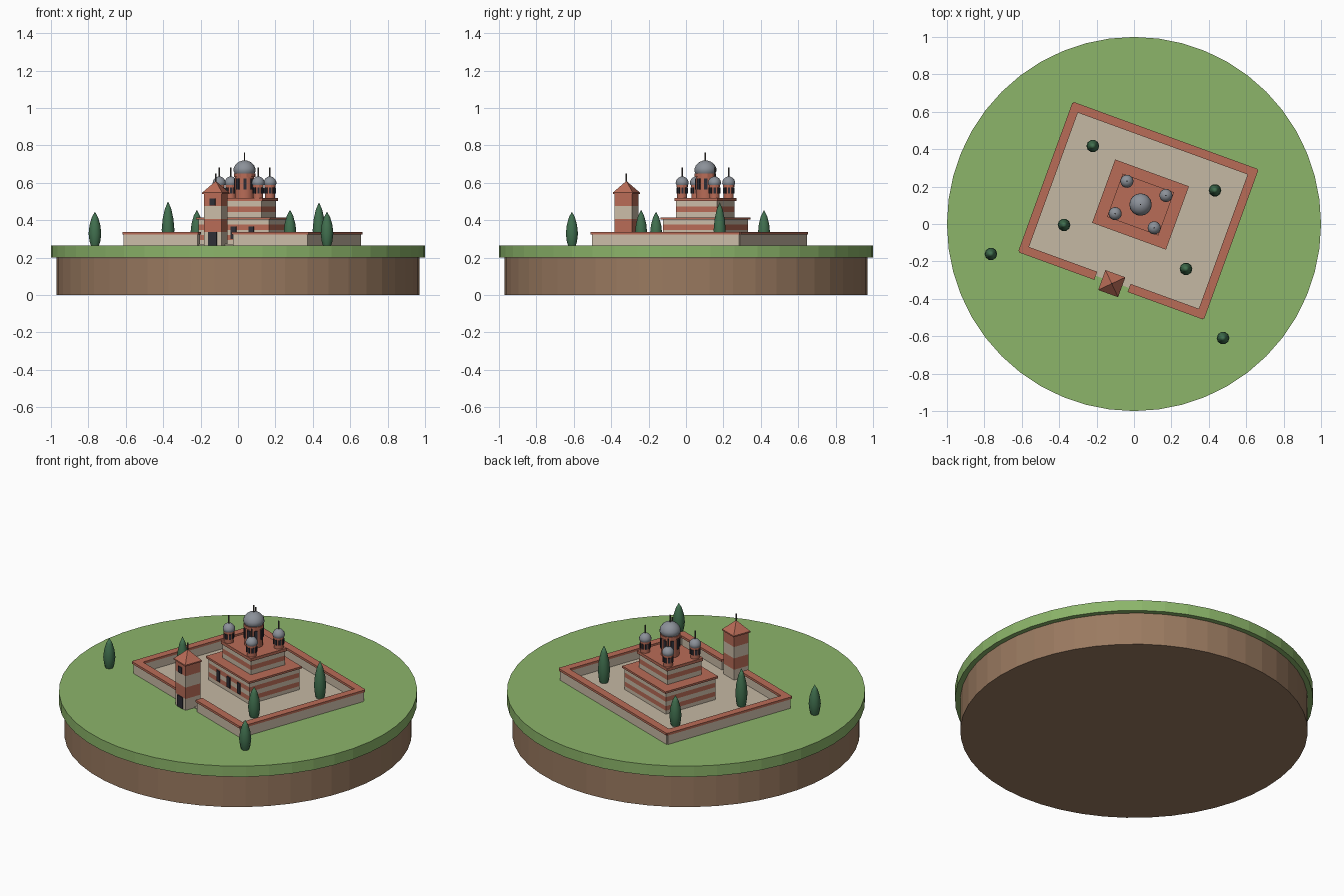
import bpy, bmesh
from math import sin, cos, pi, radians
from mathutils import Matrix, Vector

cube = bpy.data.objects.get("Cube")
if cube:
    bpy.data.objects.remove(cube, do_unlink=True)


def material(name, code):
    rgb = [int(code[i:i + 2], 16) / 255 for i in (0, 2, 4)]
    lin = [c / 12.92 if c < 0.04 else ((c + 0.055) / 1.055) ** 2.4 for c in rgb]
    m = bpy.data.materials.new(name)
    m.use_nodes = True
    m.diffuse_color = (*lin, 1)
    m.node_tree.nodes["Principled BSDF"].inputs["Base Color"].default_value = (*lin, 1)
    return m


GRASS = material("grass_green", "8CB56A")
EARTH = material("earth_brown", "9A7A60")
BRICK = material("brick_red", "B96C57")
STONE = material("pale_stone", "CBBDA8")
PAVING = material("paving_sand", "C5B8A3")
LEAD = material("dome_grey", "8C9199")
DARK = material("dark_opening", "2E2E36")
TREE = material("cypress_green", "41704F")
IRON = material("finial_iron", "55504C")

GROUND = 0.266
# The compound is turned about the middle of the church
SITE = Matrix.Translation((0.035, 0.104, 0)) @ Matrix.Rotation(radians(-20), 4, "Z")


def finish(name, bm, mats, matrix, smooth=False):
    bmesh.ops.recalc_face_normals(bm, faces=bm.faces)
    mesh = bpy.data.meshes.new(name)
    bm.to_mesh(mesh)
    bm.free()
    for m in mats:
        mesh.materials.append(m)
    obj = bpy.data.objects.new(name, mesh)
    bpy.context.collection.objects.link(obj)
    obj.matrix_world = matrix
    if smooth:
        bpy.ops.object.select_all(action="DESELECT")
        obj.select_set(True)
        bpy.context.view_layer.objects.active = obj
        bpy.ops.object.shade_smooth_by_angle(angle=radians(40))
    return obj


def box(name, x, y, z0, z1, w, d, mat, frame=SITE, bands=0):
    """Box standing from z0 to z1; with bands, its sides alternate stone and brick."""
    bm = bmesh.new()
    bmesh.ops.create_cube(bm, size=1)
    bmesh.ops.scale(bm, vec=(w, d, z1 - z0), verts=bm.verts)
    bmesh.ops.translate(bm, vec=(0, 0, (z0 + z1) / 2), verts=bm.verts)
    mats = [mat]
    if bands:
        mats = [STONE, BRICK]
        step = (z1 - z0) / bands
        for i in range(1, bands):
            bmesh.ops.bisect_plane(bm, geom=bm.verts[:] + bm.edges[:] + bm.faces[:],
                                   plane_co=(0, 0, z0 + i * step), plane_no=(0, 0, 1))
        for f in bm.faces:
            f.material_index = int((f.calc_center_median().z - z0) / step + 1e-4) % 2
    return finish(name, bm, mats, frame @ Matrix.Translation((x, y, 0)))


def lathe(name, profile, sides, mat, matrix, smooth=False, turn=0):
    """Spin a list of (radius, height) points; zero radius makes a tip."""
    bm = bmesh.new()
    rings = []
    for r, z in profile:
        if r == 0:
            rings.append([bm.verts.new((0, 0, z))] * sides)
        else:
            angles = [turn + 2 * pi * i / sides for i in range(sides)]
            rings.append([bm.verts.new((r * cos(a), r * sin(a), z)) for a in angles])
    for low, high in zip(rings, rings[1:]):
        for i in range(sides):
            j = (i + 1) % sides
            corners = [low[i], low[j], high[j], high[i]]
            bm.faces.new(list(dict.fromkeys(corners)))
    for ring, (r, z) in ((rings[0], profile[0]), (rings[-1], profile[-1])):
        if r:
            bm.faces.new(ring)
    return finish(name, bm, [mat], matrix, smooth)


def at(x, y, frame=SITE):
    return frame @ Matrix.Translation((x, y, 0))


WORLD = Matrix.Identity(4)

# Round island
lathe("earth_base", [(0.97, 0), (0.97, 0.2)], 48, EARTH, WORLD)
lathe("grass_top", [(1, 0.2), (1, GROUND)], 48, GRASS, WORLD)

# Courtyard and enclosing wall with brick coping
MID = -0.035
HX, HY = 0.506, 0.405
box("courtyard_paving", 0, MID, GROUND, GROUND + 0.006, 2 * HX, 2 * HY, PAVING)


def wall(name, x, y, w, d):
    box(name, x, y, GROUND, 0.324, w, d, STONE)
    box(name + "_coping", x, y, 0.324, 0.338, w + 0.01, d + 0.01, BRICK)


for side, s in (("left", 1), ("right", -1)):
    wall(side + "_wall", s * HX, MID, 0.036, 2 * HY + 0.024)
    length = HX - 0.1 + 0.012
    wall(side + "_front_wall", s * (0.1 + length / 2), MID - HY, length, 0.036)
wall("back_wall", 0, MID + HY, 2 * HX + 0.024, 0.036)

# Gate tower
GY = -0.45
box("gate_tower", 0, GY, GROUND, 0.546, 0.1, 0.1, STONE, bands=4)
lathe("gate_roof", [(0.08, 0.54), (0.08, 0.548), (0, 0.61)], 4, BRICK, at(0, GY), turn=pi / 4)
lathe("gate_finial", [(0.004, 0.6), (0.004, 0.65)], 6, IRON, at(0, GY))
box("gate_door", 0, GY - 0.051, GROUND, 0.336, 0.05, 0.008, DARK)
box("gate_window", 0, GY - 0.051, 0.478, 0.516, 0.034, 0.008, DARK)

# Church body in two striped tiers
box("lower_tier", 0, 0, GROUND, 0.404, 0.4, 0.34, STONE, bands=5)
box("lower_roof", 0, 0, 0.404, 0.416, 0.42, 0.36, BRICK)
box("upper_tier", 0, 0, 0.416, 0.502, 0.276, 0.232, STONE, bands=3)
box("upper_roof", 0, 0, 0.502, 0.52, 0.292, 0.246, BRICK)
for i in (-1, 0, 1):
    box("church_window", 0.1 * i, -0.171, 0.3, 0.366, 0.03, 0.008, DARK)


# Domed drums: one large in the middle, four small on the corners
def cupola(name, x, y, r, top, dome_r, dome_h, tip, slit_w):
    place = at(x, y)
    base = 0.52
    lip = 0.14 * (top - base)
    lathe(name + "_drum", [(r, base), (r, top)], 12, BRICK, place, smooth=True)
    lathe(name + "_cornice", [(r * 1.12, top - lip), (r * 1.12, top)], 12, BRICK, place)
    dome = [(dome_r * 0.88, top)]
    dome += [(dome_r * cos(a), top + dome_h * (0.2 + 0.8 * sin(a)))
             for a in [pi / 2 * k / 6 for k in range(6)]]
    lathe(name + "_dome", dome + [(0, top + dome_h)], 16, LEAD, place, smooth=True)
    lathe(name + "_finial", [(0.004, top + dome_h - 0.004), (0.004, tip)], 6, IRON, place)
    for k in range(8):
        spin = Matrix.Rotation(k * pi / 4 + pi / 8, 4, "Z")
        box(name + "_slit", r, 0, base + 0.35 * (top - base), top - 1.4 * lip,
            0.008, slit_w, DARK, frame=place @ spin)


cupola("main", 0, 0, 0.052, 0.65, 0.06, 0.07, 0.762, 0.018)
for sx in (-1, 1):
    for sy in (-1, 1):
        cupola("corner", sx * 0.111, sy * 0.092, 0.027, 0.588, 0.035, 0.046, 0.682, 0.012)

# Cypress trees: x, y and height
CYPRESS = [(0.65, 0), (0.85, 0.12), (1, 0.35), (0.85, 0.6), (0.5, 0.83), (0, 1)]
TREES = [(-0.22, 0.417, 0.19), (-0.374, -0.005, 0.235), (0.433, 0.18, 0.23),
         (0.278, -0.24, 0.19), (-0.765, -0.16, 0.18), (0.476, -0.61, 0.18)]
for x, y, h in TREES:
    shape = [(0.034 * r, GROUND + h * z) for r, z in CYPRESS]
    lathe("cypress", shape, 10, TREE, at(x, y, WORLD), smooth=True)
